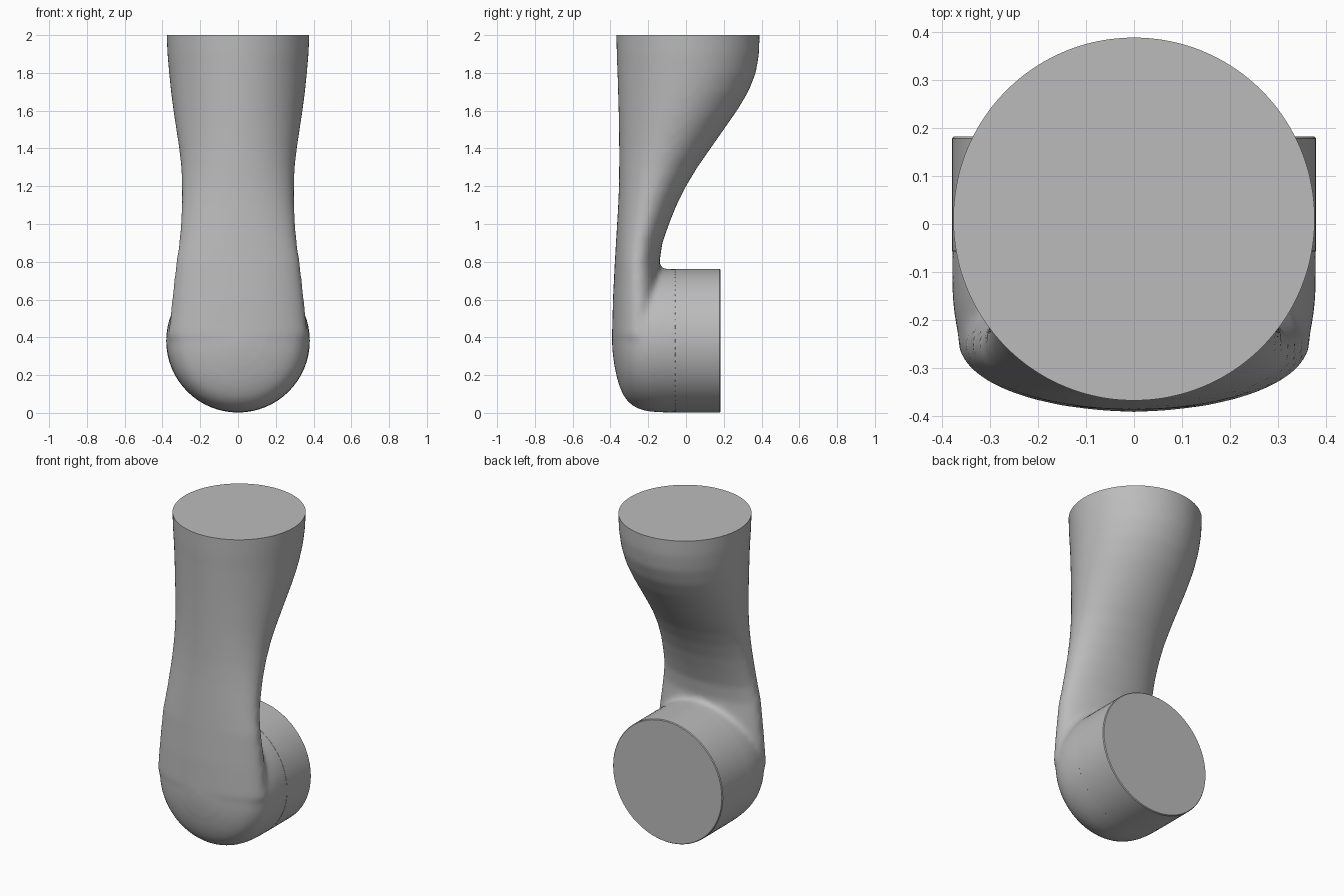
import bpy, bmesh, math
from mathutils import Matrix, Vector

cube = bpy.data.objects.get("Cube")
if cube:
    bpy.data.objects.remove(cube, do_unlink=True)

grey = bpy.data.materials.new("satin grey")
grey.use_nodes = True
grey.diffuse_color = (0.5, 0.5, 0.5, 1)
grey.node_tree.nodes["Principled BSDF"].inputs["Base Color"].default_value = (0.5, 0.5, 0.5, 1)

SIDES = 64
HUB_Z, HUB_R = 0.382, 0.38


def make_object(name, bm):
    bmesh.ops.recalc_face_normals(bm, faces=bm.faces[:])
    mesh = bpy.data.meshes.new(name)
    bm.to_mesh(mesh)
    bm.free()
    mesh.materials.append(grey)
    obj = bpy.data.objects.new(name, mesh)
    bpy.context.collection.objects.link(obj)
    return obj


def loft(bm, rings):
    """Skin closed rings of points and cap both ends."""
    loops = [[bm.verts.new(p) for p in ring] for ring in rings]
    for a, b in zip(loops, loops[1:]):
        for i in range(SIDES):
            j = (i + 1) % SIDES
            bm.faces.new((a[i], a[j], b[j], b[i]))
    bm.faces.new(loops[0])
    bm.faces.new(loops[-1])


def turned(profile):
    """Rings around the hub axis, from (y, radius) pairs."""
    turns = [math.tau * i / SIDES for i in range(SIDES)]
    return [[(r * math.cos(t), y, HUB_Z + r * math.sin(t)) for t in turns] for y, r in profile]


def neck_ring(z, half_width, front, back):
    mid, depth = (front + back) / 2, (back - front) / 2
    turns = [math.tau * i / SIDES for i in range(SIDES)]
    return [(half_width * math.cos(t), mid + depth * math.sin(t), z) for t in turns]


# Neck sections: height, half width, front y, back y
neck = [
    (0.40, 0.370, -0.392, -0.10), (0.60, 0.350, -0.387, -0.12),
    (0.80, 0.328, -0.377, -0.14), (0.90, 0.312, -0.371, -0.125),
    (1.00, 0.304, -0.365, -0.09), (1.10, 0.298, -0.359, -0.05),
    (1.20, 0.297, -0.355, 0.00), (1.30, 0.301, -0.354, 0.06),
    (1.40, 0.312, -0.354, 0.13), (1.50, 0.327, -0.355, 0.20),
    (1.60, 0.342, -0.357, 0.27), (1.70, 0.355, -0.360, 0.33),
    (1.80, 0.365, -0.363, 0.37), (1.90, 0.374, -0.367, 0.387),
    (2.00, 0.378, -0.369, 0.39), (2.10, 0.379, -0.370, 0.39),
]
# Rounded elbow: y, radius around the hub axis
dome = [
    (0.08, 0.374), (-0.06, 0.38), (-0.12, 0.38), (-0.18, 0.377),
    (-0.23, 0.368), (-0.27, 0.352), (-0.30, 0.330), (-0.325, 0.30),
    (-0.345, 0.26), (-0.362, 0.21), (-0.378, 0.14), (-0.388, 0.07), (-0.392, 0.01),
]

# Arm body: neck and elbow fused into one blended skin
bm = bmesh.new()
loft(bm, [neck_ring(*row) for row in neck])
loft(bm, turned(dome))
arm = make_object("arm_body", bm)
remesh = arm.modifiers.new("Fuse", 'REMESH')
remesh.mode = 'VOXEL'
remesh.voxel_size = 0.014
smooth = arm.modifiers.new("Blend", 'SMOOTH')
smooth.factor = 0.5
smooth.iterations = 16

# Slice the blended skin flat at the top flange
evaluated = arm.evaluated_get(bpy.context.evaluated_depsgraph_get())
bm = bmesh.new()
bm.from_mesh(evaluated.to_mesh())
evaluated.to_mesh_clear()
arm.modifiers.clear()
cut = bmesh.ops.bisect_plane(bm, geom=bm.verts[:] + bm.edges[:] + bm.faces[:],
                             plane_co=Vector((0, 0, 2)), plane_no=Vector((0, 0, 1)),
                             clear_outer=True)
rim = [e for e in cut["geom_cut"] if isinstance(e, bmesh.types.BMEdge)]
bmesh.ops.contextual_create(bm, geom=rim)
bm.to_mesh(arm.data)
bm.free()

# Hub: short cylinder facing back, with finely eased edges
bm = bmesh.new()
loft(bm, turned([(-0.06, 0.376), (-0.056, HUB_R), (0.178, HUB_R), (0.183, 0.376)]))
hub = make_object("joint_hub", bm)

for obj in (arm, hub):
    bpy.ops.object.select_all(action='DESELECT')
    obj.select_set(True)
    bpy.context.view_layer.objects.active = obj
    bpy.ops.object.shade_smooth_by_angle(angle=math.radians(35))
